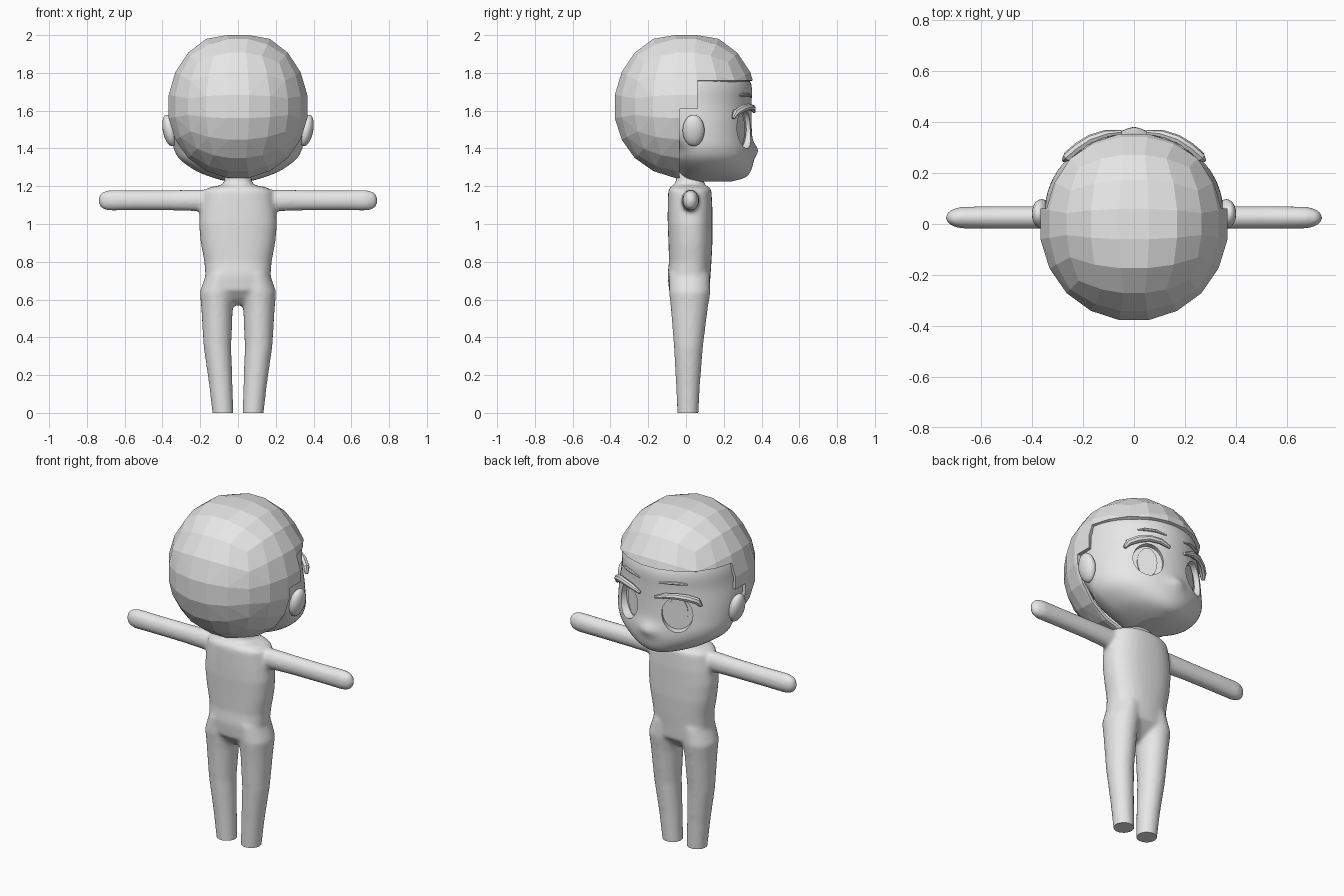
import bpy, bmesh, math
from mathutils import Matrix, Vector

if "Cube" in bpy.data.objects:
    bpy.data.objects.remove(bpy.data.objects["Cube"])

grey = bpy.data.materials.new("plain grey")
grey.diffuse_color = (0.8, 0.8, 0.8, 1)
grey.use_nodes = True
grey.node_tree.nodes["Principled BSDF"].inputs["Base Color"].default_value = grey.diffuse_color


def make(name, bm):
    bmesh.ops.recalc_face_normals(bm, faces=bm.faces)
    me = bpy.data.meshes.new(name)
    bm.to_mesh(me)
    bm.free()
    ob = bpy.data.objects.new(name, me)
    bpy.context.collection.objects.link(ob)
    me.materials.append(grey)
    return ob


def activate(ob):
    bpy.ops.object.select_all(action='DESELECT')
    ob.select_set(True)
    bpy.context.view_layer.objects.active = ob


def apply_mods(ob):
    activate(ob)
    for m in list(ob.modifiers):
        bpy.ops.object.modifier_apply(modifier=m.name)


def smooth(ob, deg=40):
    activate(ob)
    bpy.ops.object.shade_smooth_by_angle(angle=math.radians(deg))


def spline(rings, k):
    out = []
    for i in range(len(rings) - 1):
        a, b, c, d = (rings[max(0, min(len(rings) - 1, i + o))] for o in (-1, 0, 1, 2))
        for j in range(k):
            t = j / k
            out.append(tuple(0.5 * (2*q + (r - p)*t + (2*p - 5*q + 4*r - s)*t*t
                                    + (3*q - p - 3*r + s)*t**3)
                             for p, q, r, s in zip(a, b, c, d)))
    return out + [rings[-1]]


# Stack of oval rings: (height, centre x, half width, widest y, far y, near y)
def loft(bm, rings, n=32, power=2.0, mat=Matrix()):
    rows = []
    for z, cx, hw, yc, yf, yb in rings:
        row = []
        for i in range(n):
            s, c = math.sin(2*math.pi*i/n), math.cos(2*math.pi*i/n)
            s, c = (math.copysign(abs(v)**(2/power), v) for v in (s, c))
            y = yc + c * ((yf - yc) if c > 0 else (yc - yb))
            row.append(bm.verts.new(mat @ Vector((cx + hw*s, y, z))))
        rows.append(row)
    for a, b in zip(rows, rows[1:]):
        for i in range(n):
            j = (i + 1) % n
            bm.faces.new((a[i], a[j], b[j], b[i]))
    bm.faces.new(rows[0])
    bm.faces.new(rows[-1])


# Body: neck, torso, legs and arms blended into one skin
bm = bmesh.new()
torso = [(1.28, .07, .09, -.05), (1.22, .073, .095, -.055), (1.205, .09, .10, -.065),
         (1.195, .15, .125, -.085), (1.175, .185, .135, -.095), (1.08, .20, .14, -.097),
         (1.0, .207, .14, -.097), (.9, .197, .14, -.093), (.8, .178, .135, -.09),
         (.73, .173, .13, -.098), (.65, .185, .125, -.09), (.6, .12, .08, -.05),
         (.57, .05, .04, -.01)]
loft(bm, [(z, 0, w, (f + b)/2, f, b) for z, w, f, b in torso], power=2.4)
leg = [(.74, .088, .08, .125, -.09), (.64, .108, .094, .13, -.09), (.55, .111, .083, .115, -.08),
       (.35, .109, .073, .09, -.064), (.15, .091, .062, .074, -.053),
       (0, .08, .056, .066, -.046), (-.06, .077, .055, .064, -.044)]
arm = [(.10, .052, .07, -.025), (.22, .058, .07, -.025), (.35, .054, .07, -.02),
       (.55, .053, .07, -.02), (.68, .055, .068, -.018), (.715, .047, .057, -.008),
       (.733, .030, .045, .005), (.738, .012, .03, .018)]
for s in (1, -1):
    loft(bm, [(z, s*x, w, (f + b)/2, f, b) for z, x, w, f, b in leg])
    turn = Matrix(((0, 0, s, 0), (0, 1, 0, 0), (-1, 0, 0, 1.125), (0, 0, 0, 1)))
    loft(bm, [(x, 0, w, (f + b)/2, f, b) for x, w, f, b in arm], mat=turn)
body = make("body", bm)
m = body.modifiers.new("blend", 'REMESH')
m.mode, m.voxel_size = 'VOXEL', 0.011
m = body.modifiers.new("soften", 'SMOOTH')
m.factor, m.iterations = 0.5, 8
apply_mods(body)
bm = bmesh.new()
bm.from_mesh(body.data)
cut = bmesh.ops.bisect_plane(bm, geom=bm.verts[:] + bm.edges[:] + bm.faces[:],
                             plane_co=(0, 0, 0), plane_no=(0, 0, -1), clear_outer=True)
bmesh.ops.holes_fill(bm, edges=[e for e in bm.edges if e.is_boundary], sides=0)
bm.to_mesh(body.data)
bm.free()
smooth(body)

# Head with a small nose bump on the +y side
rings = [(1.225, .06, .12, .24, .0), (1.245, .13, .12, .31, -.02), (1.28, .22, .10, .343, -.04),
         (1.34, .305, .08, .358, -.08), (1.40, .34, .07, .358, -.10), (1.47, .35, .05, .35, -.18),
         (1.55, .35, .03, .347, -.27), (1.64, .345, 0, .347, -.32), (1.74, .338, 0, .345, -.32),
         (1.83, .30, 0, .29, -.29), (1.91, .20, 0, .20, -.20)]
bm = bmesh.new()
loft(bm, spline([(r[0], 0, *r[1:]) for r in rings], 4), n=72)
for v in bm.verts:
    if v.co.y > 0.1:
        v.co.y += 0.023 * math.exp(-(v.co.x/.05)**2 - ((v.co.z - 1.39)/.035)**2)
head = make("head", bm)


# Oval disc lying in the face at one eye
def eye_disc(name, s, hw, hh, depth0, depth1):
    bm = bmesh.new()
    mat = (Matrix.Translation((s*.16, .312, 1.50)) @ Matrix.Rotation(-s*math.radians(27), 4, 'Z')
           @ Matrix.Rotation(-math.pi/2, 4, 'X') @ Matrix.Translation((0, 0, (depth0 + depth1)/2))
           @ Matrix.Diagonal((hw, hh, 1, 1)))
    bmesh.ops.create_cone(bm, cap_ends=True, segments=28, radius1=1, radius2=1,
                          depth=depth1 - depth0, matrix=mat)
    return make(name, bm)


for s in (1, -1):
    cutter = eye_disc("eye_cutter", s, .085, .10, -.035, .1)
    cutter.hide_render = True
    b = head.modifiers.new("socket", 'BOOLEAN')
    b.operation, b.object, b.solver = 'DIFFERENCE', cutter, 'EXACT'
    apply_mods(head)
    bpy.data.objects.remove(cutter)
    smooth(eye_disc("iris", s, .055, .088, -.036, -.028))
smooth(head)


# Tapered bar following the face
def bar(name, pts, depth):
    cu = bpy.data.curves.new(name, 'CURVE')
    cu.dimensions, cu.bevel_depth, cu.bevel_resolution = '3D', depth, 2
    cu.use_fill_caps = True
    sp = cu.splines.new('POLY')
    sp.points.add(len(pts) - 1)
    for p, (x, y, z, r) in zip(sp.points, pts):
        p.co, p.radius = (x, y, z, 1), r
    ob = bpy.data.objects.new(name, cu)
    bpy.context.collection.objects.link(ob)
    cu.materials.append(grey)
    activate(ob)
    bpy.ops.object.convert(target='MESH')
    smooth(bpy.context.view_layer.objects.active)


lash = [(.05, .36, 1.595, .5), (.11, .353, 1.615, .9), (.17, .333, 1.62, 1),
        (.22, .30, 1.61, 1.1), (.26, .265, 1.59, 1.1), (.275, .25, 1.56, .5)]
brow = [(.06, .343, 1.675, .5), (.12, .33, 1.685, 1), (.18, .303, 1.685, 1), (.21, .282, 1.68, .4)]
for s in (1, -1):
    bar("eyelash", [(s*x, y, z, r) for x, y, z, r in lash], .018)
    bar("eyebrow", [(s*x, y, z, r) for x, y, z, r in brow], .009)
    # Ears
    bm = bmesh.new()
    bmesh.ops.create_uvsphere(bm, u_segments=20, v_segments=12, radius=1,
                              matrix=Matrix.Translation((s*.362, .04, 1.495))
                              @ Matrix.Rotation(s*.2, 4, 'Y') @ Matrix.Diagonal((.036, .058, .085, 1)))
    smooth(make("ear", bm))

# Hair: faceted ball with a flat crown, cut away around the face
bm = bmesh.new()
bmesh.ops.create_cube(bm, size=2)
bmesh.ops.subdivide_edges(bm, edges=bm.edges[:], cuts=4, use_grid_fill=True)
for v in bm.verts:
    d = Vector([math.tan(c * math.pi/4) for c in v.co]).normalized()
    v.co = (d.x*.376, d.y*.386, min(2.0, 1.62 + d.z*(.408 if d.z > 0 else .385)))
bmesh.ops.triangulate(bm, faces=[f for f in bm.faces if f.calc_center_median().z < 1.75])
for co, no in (((0, 0, 1.76), (0, 0, 1)), ((0, 0, 1.61), (0, 0, 1)),
               ((0, .06, 0), (0, 1, 0)), ((0, -.035, 0), (0, 1, 0))):
    bmesh.ops.bisect_plane(bm, geom=bm.verts[:] + bm.edges[:] + bm.faces[:],
                           plane_co=co, plane_no=no)
gone = []
for f in bm.faces:
    c = f.calc_center_median()
    if (c.z < 1.76 and c.y > .06) or (c.z < 1.61 and c.y > -.035):
        gone.append(f)
bmesh.ops.delete(bm, geom=gone, context='FACES')
hair = make("hair", bm)
m = hair.modifiers.new("thickness", 'SOLIDIFY')
m.thickness, m.offset = 0.02, -1
apply_mods(hair)
